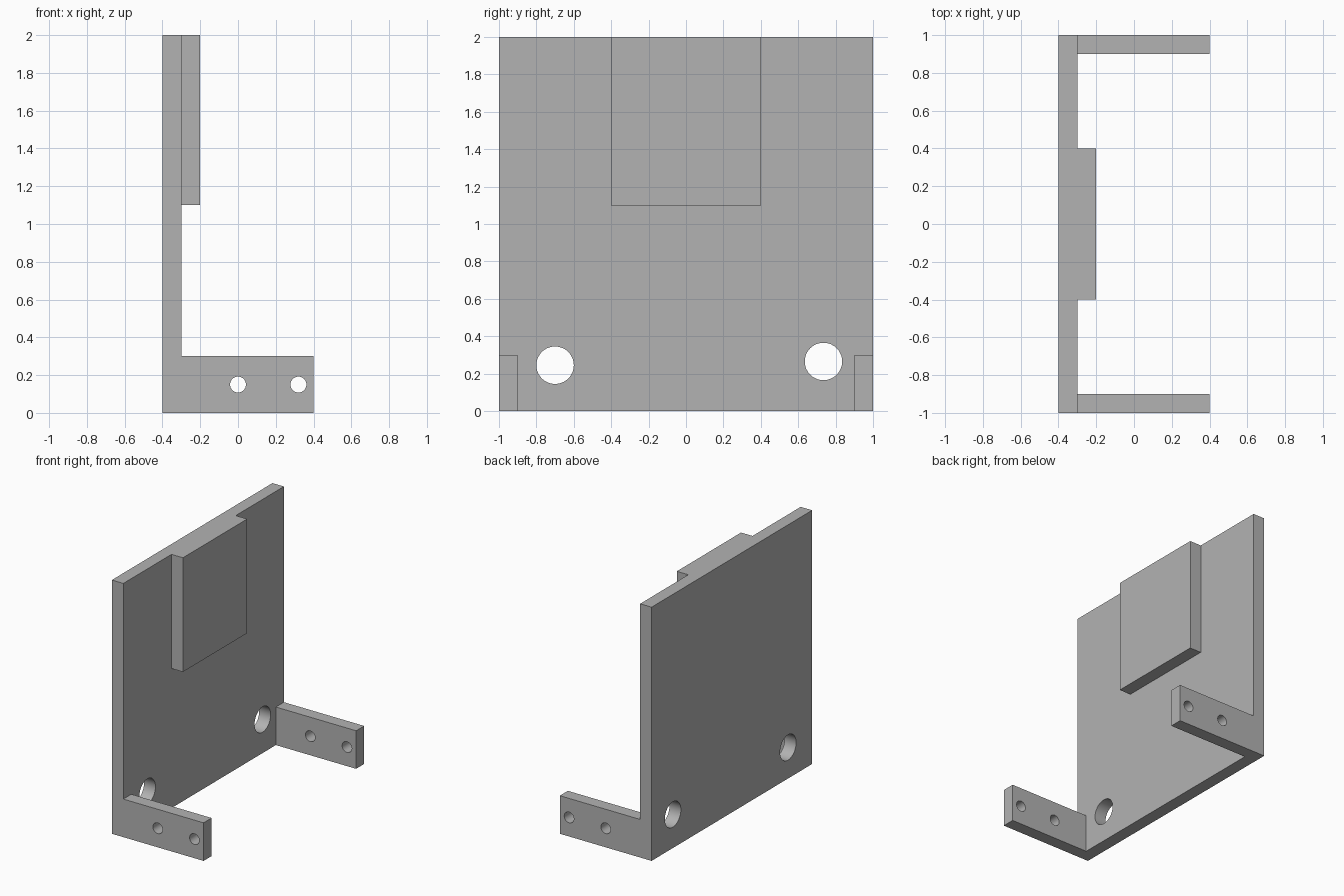
import bpy
from math import pi

cube = bpy.data.objects.get("Cube")
if cube:
    bpy.data.objects.remove(cube, do_unlink=True)

# Material
grey = bpy.data.materials.new("plain grey")
grey.use_nodes = True
colour = (0.45, 0.45, 0.45, 1)
grey.diffuse_color = colour
grey.node_tree.nodes["Principled BSDF"].inputs["Base Color"].default_value = colour


def block(name, low, high):
    """Box spanning two opposite corners."""
    centre = [(a + b) / 2 for a, b in zip(low, high)]
    bpy.ops.mesh.primitive_cube_add(size=1, location=centre)
    ob = bpy.context.object
    ob.name = name
    ob.scale = [b - a for a, b in zip(low, high)]
    bpy.ops.object.transform_apply(location=True, rotation=True, scale=True)
    ob.data.materials.append(grey)
    return ob


def drill(name, radius, depth, centre, rotation):
    """Cylindrical cutter for a round hole."""
    bpy.ops.mesh.primitive_cylinder_add(vertices=64, radius=radius, depth=depth,
                                        location=centre, rotation=rotation)
    ob = bpy.context.object
    ob.name = name
    ob.data.materials.append(grey)
    return ob


def combine(target, tool, operation):
    """Apply a boolean and remove the tool."""
    tool.hide_render = True
    mod = target.modifiers.new(tool.name, "BOOLEAN")
    mod.operation = operation
    mod.solver = "EXACT"
    mod.object = tool
    bpy.context.view_layer.objects.active = target
    bpy.ops.object.modifier_apply(modifier=mod.name)
    bpy.data.objects.remove(tool, do_unlink=True)


# Upright plate with a raised pad at its top edge
bracket = block("mounting_bracket", (-0.4, -1, 0), (-0.3, 1, 2))
combine(bracket, block("raised_pad", (-0.4, -0.4, 1.1), (-0.2, 0.4, 2)), "UNION")

# Arms at both lower corners
for side in (-1, 1):
    inner, outer = sorted((side * 0.9, side))
    combine(bracket, block("side_arm", (-0.4, inner, 0), (0.4, outer, 0.3)), "UNION")

# Two large holes through the plate
for y, z in ((-0.7, 0.245), (0.735, 0.265)):
    combine(bracket, drill("plate_hole", 0.1, 0.4, (-0.35, y, z), (0, pi / 2, 0)), "DIFFERENCE")

# Two small holes through both arms
for x in (0, 0.32):
    combine(bracket, drill("arm_hole", 0.042, 3, (x, 0, 0.15), (pi / 2, 0, 0)), "DIFFERENCE")

# Smooth hole walls, crisp edges
bpy.ops.object.select_all(action="DESELECT")
bracket.select_set(True)
bpy.context.view_layer.objects.active = bracket
bpy.ops.object.shade_smooth_by_angle(angle=pi / 6)
